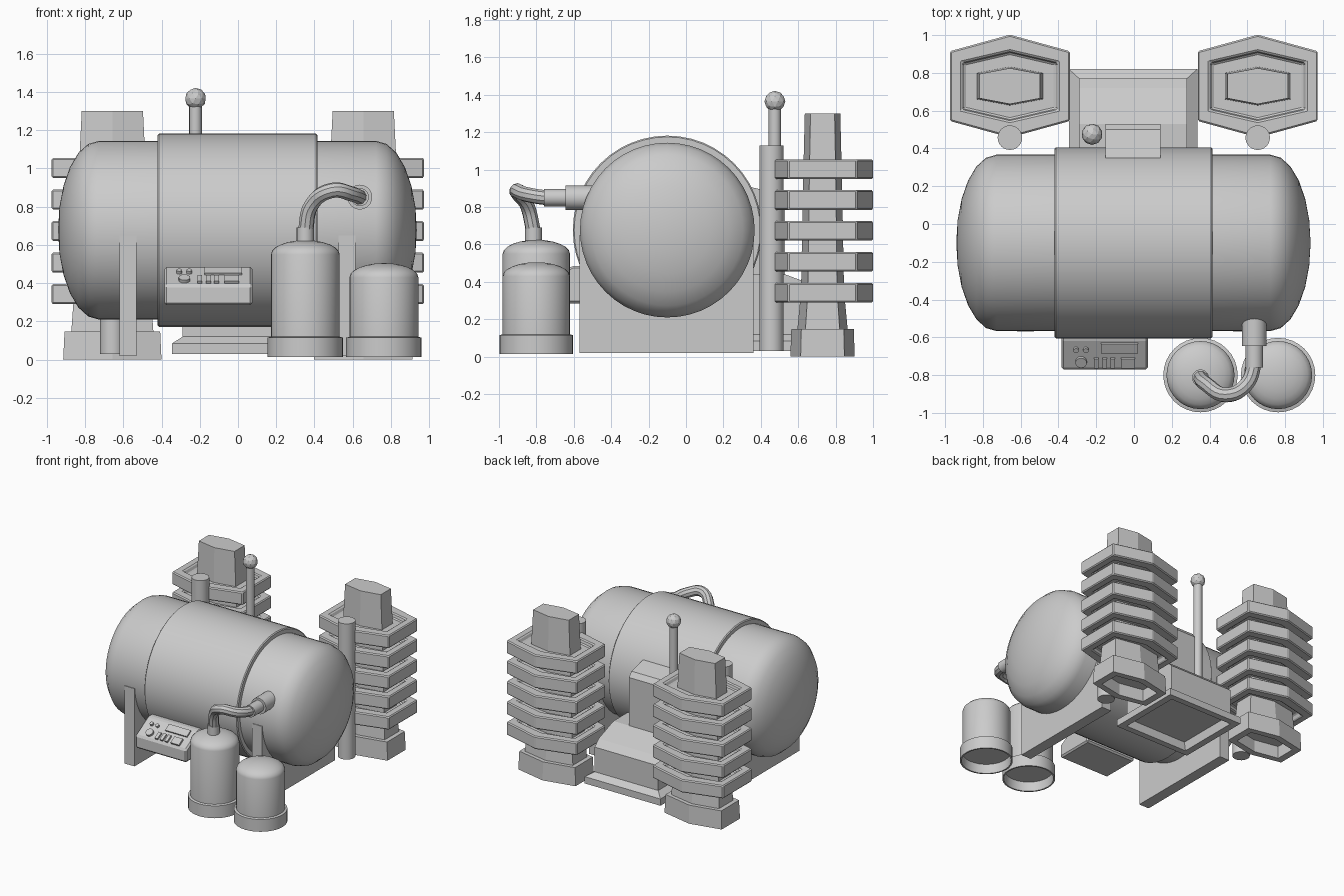
import bpy, bmesh, math
from mathutils import Vector, Matrix

if "Cube" in bpy.data.objects:
    bpy.data.objects.remove(bpy.data.objects["Cube"])

GREY = bpy.data.materials.new("light_grey")
GREY.diffuse_color = (0.6, 0.6, 0.6, 1)
GREY.use_nodes = True
GREY.node_tree.nodes["Principled BSDF"].inputs["Base Color"].default_value = GREY.diffuse_color


def finish(name, bm, smooth=False, bevel=0.0):
    bmesh.ops.recalc_face_normals(bm, faces=bm.faces)
    me = bpy.data.meshes.new(name)
    bm.to_mesh(me)
    bm.free()
    me.materials.append(GREY)
    ob = bpy.data.objects.new(name, me)
    bpy.context.collection.objects.link(ob)
    if bevel:
        m = ob.modifiers.new("bevel", 'BEVEL')
        m.width, m.segments, m.limit_method = bevel, 1, 'ANGLE'
    if smooth:
        bpy.ops.object.select_all(action='DESELECT')
        ob.select_set(True)
        bpy.context.view_layer.objects.active = ob
        bpy.ops.object.shade_smooth_by_angle(angle=math.radians(35))
    return ob


def lathe(name, profile, origin, axis='Z', n=32):
    """Revolve (radius, distance) points about an axis through origin."""
    bm = bmesh.new()
    rows = []
    for r, h in profile:
        ring = [0] if r == 0 else range(n)
        rows.append([bm.verts.new((r * math.cos(2 * math.pi * i / n),
                                   r * math.sin(2 * math.pi * i / n), h)) for i in ring])
    for a, b in zip(rows, rows[1:]):
        for i in range(n):
            j = (i + 1) % n
            quad = [a[i % len(a)], a[j % len(a)], b[j % len(b)], b[i % len(b)]]
            bm.faces.new(list(dict.fromkeys(quad)))
    turn = {'X': Matrix.Rotation(math.pi / 2, 4, 'Y'),
            'Y': Matrix.Rotation(-math.pi / 2, 4, 'X'), 'Z': Matrix()}[axis]
    bm.transform(Matrix.Translation(origin) @ turn)
    return finish(name, bm, smooth=True)


def extrude_x(name, profile, x0, x1, bevel=0.0):
    """Extrude a (y, z) outline from x0 to x1."""
    bm = bmesh.new()
    a, b = [[bm.verts.new((x, y, z)) for y, z in profile] for x in (x0, x1)]
    bm.faces.new(a)
    bm.faces.new(b)
    for i in range(len(a)):
        j = (i + 1) % len(a)
        bm.faces.new((a[i], a[j], b[j], b[i]))
    return finish(name, bm, bevel=bevel)


def stack(name, loops, bevel=0.0):
    """Bridge a list of equal length point loops and cap both ends."""
    bm = bmesh.new()
    rows = [[bm.verts.new(p) for p in loop] for loop in loops]
    for a, b in zip(rows, rows[1:]):
        for i in range(len(a)):
            j = (i + 1) % len(a)
            bm.faces.new((a[i], a[j], b[j], b[i]))
    bm.faces.new(rows[0])
    bm.faces.new(rows[-1])
    return finish(name, bm, bevel=bevel)


def hexagon(cx, w, h, z, cy=0.73):
    k = 0.68 * h
    return [(cx, cy + h, z), (cx - w, cy + k, z), (cx - w, cy - k, z),
            (cx, cy - h, z), (cx + w, cy - k, z), (cx + w, cy + k, z)]


def rect(x0, x1, y0, y1, z):
    return [(x0, y0, z), (x1, y0, z), (x1, y1, z), (x0, y1, z)]


# Main tank with domed ends, and the wider band round its middle
dome = [(0.467 * math.cos(t * math.pi / 12), 0.725 + 0.213 * math.sin(t * math.pi / 12))
        for t in range(6)] + [(0, 0.938)]
lathe("tank", [(r, -h) for r, h in reversed(dome)] + dome, (-0.003, -0.1, 0.677), 'X', 48)
lathe("tank_band", [(0.45, -0.42), (0.498, -0.42), (0.505, -0.413), (0.505, 0.408),
                    (0.498, 0.415), (0.45, 0.415)], (0, -0.1, 0.677), 'X', 48)

# Saddle legs
for x0, x1 in ((-0.62, -0.53), (0.525, 0.615)):
    stack("saddle_leg", [rect(x0, x1, -0.57, 0.362, z) for z in (0.02, 0.65)])

# Finned towers and the posts beside them
for cx in (-0.657, 0.655):
    stack("tower_core", [hexagon(cx, 0.215, 0.135, 0.14), hexagon(cx, 0.2, 0.115, 0.35),
                         hexagon(cx, 0.18, 0.105, 0.9), hexagon(cx, 0.16, 0.095, 1.3)])
    stack("tower_base", [hexagon(cx, 0.2, 0.12, 0.1), hexagon(cx, 0.2, 0.12, 0),
                         hexagon(cx, 0.257, 0.172, 0), hexagon(cx, 0.25, 0.167, 0.148)])
    for i in range(5):
        z = 0.29 + 0.165 * i
        stack("tower_fin", [hexagon(cx, 0.24, 0.175, z + 0.035), hexagon(cx, 0.255, 0.185, z),
                            hexagon(cx, 0.317, 0.272, z), hexagon(cx, 0.317, 0.272, z + 0.105),
                            hexagon(cx, 0.255, 0.185, z + 0.105),
                            hexagon(cx, 0.24, 0.175, z + 0.07)], bevel=0.008)
    lathe("post", [(0, 0.03), (0.065, 0.03), (0.065, 1.13), (0, 1.13)], (cx, 0.457, 0), n=24)

# Rear housing: plinth, sloped block and upper box
stack("rear_plinth", [rect(-0.28, 0.27, 0.25, 0.76, 0.1), rect(-0.29, 0.28, 0.25, 0.77, 0.03),
                      rect(-0.345, 0.335, 0.2, 0.82, 0.03), rect(-0.345, 0.335, 0.2, 0.82, 0.085),
                      rect(-0.29, 0.28, 0.25, 0.77, 0.12)])
extrude_x("rear_block", [(0.25, 0.1), (0.77, 0.1), (0.77, 0.32), (0.72, 0.37),
                         (0.53, 0.44), (0.25, 0.44)], -0.29, 0.28)
extrude_x("rear_box", [(0.3, 0.3), (0.53, 0.3), (0.53, 0.83), (0.5, 0.87),
                       (0.355, 0.905), (0.3, 0.905)], -0.15, 0.14)

# Antenna with a faceted ball
lathe("antenna_rod", [(0, 0.35), (0.033, 0.35), (0.033, 1.34), (0, 1.34)], (-0.222, 0.475, 0), n=16)
bm = bmesh.new()
bmesh.ops.create_icosphere(bm, subdivisions=2, radius=0.056,
                           matrix=Matrix.Translation((-0.222, 0.475, 1.365)))
finish("antenna_ball", bm)

# Gas bottles, hollow underneath
for cx, top in ((0.352, 0.55), (0.763, 0.43)):
    cap = [(0.18 * math.cos(t * math.pi / 12), top + 0.075 * math.sin(t * math.pi / 12))
           for t in range(6)] + [(0, top + 0.075)]
    lathe("gas_bottle", [(0, 0.09), (0.18, 0.09), (0.185, 0.015), (0.197, 0.015),
                         (0.197, 0.115), (0.18, 0.12)] + cap, (cx, -0.8, 0))
lathe("bottle_neck", [(0.045, 0.58), (0.045, 0.69), (0, 0.69)], (0.352, -0.815, 0), n=20)

# Pipe from the bottle to the tank
cu = bpy.data.curves.new("pipe_path", 'CURVE')
cu.dimensions = '3D'
cu.bevel_depth, cu.bevel_resolution, cu.resolution_u = 0.04, 3, 6
sp = cu.splines.new('BEZIER')
path = [(0.352, -0.815, 0.67), (0.385, -0.85, 0.81), (0.49, -0.905, 0.885),
        (0.59, -0.855, 0.868), (0.635, -0.74, 0.85), (0.637, -0.6, 0.85)]
sp.bezier_points.add(len(path) - 1)
for p, co in zip(sp.bezier_points, path):
    p.co = co
    p.handle_left_type = p.handle_right_type = 'AUTO'
tmp = bpy.data.objects.new("pipe_path", cu)
bpy.context.collection.objects.link(tmp)
bpy.context.view_layer.update()
bm = bmesh.new()
bm.from_mesh(tmp.to_mesh())
bpy.data.objects.remove(tmp)
finish("pipe", bm, smooth=True)
lathe("pipe_sleeve", [(0, -0.76), (0.047, -0.76), (0.047, -0.63), (0, -0.63)],
      (0.637, 0, 0.85), 'Y', 20)
lathe("tank_fitting", [(0, -0.645), (0.065, -0.645), (0.065, -0.46), (0, -0.46)],
      (0.637, 0, 0.85), 'Y', 24)

# Control console
extrude_x("console", [(-0.45, 0.285), (-0.77, 0.285), (-0.77, 0.39), (-0.61, 0.485),
                      (-0.45, 0.485)], -0.385, 0.075, bevel=0.012)

# Console controls, placed on the sloped face (x, distance up the slope)
slope = math.atan2(0.095, 0.16)
face = Matrix.Translation((0, -0.77, 0.39)) @ Matrix.Rotation(slope, 4, 'X')
for name, x0, x1, v0, v1, h in (("screen", -0.175, 0.02, 0.105, 0.165, 0.012),
                                ("key", -0.213, -0.187, 0.015, 0.075, 0.016),
                                ("key", -0.168, -0.142, 0.015, 0.075, 0.016),
                                ("key", -0.125, -0.1, 0.015, 0.075, 0.016),
                                ("key", -0.07, 0.005, 0.015, 0.075, 0.016)):
    bm = bmesh.new()
    bmesh.ops.create_cube(bm, size=1)
    bm.transform(face @ Matrix.Translation(((x0 + x1) / 2, (v0 + v1) / 2, h / 2))
                 @ Matrix.Diagonal((x1 - x0, v1 - v0, h, 1)))
    finish(name, bm)
for name, x, v, r in (("knob", -0.28, 0.05, 0.03), ("button", -0.307, 0.125, 0.014),
                      ("button", -0.255, 0.125, 0.014)):
    ob = lathe(name, [(0, -0.005), (r, -0.005), (r, 0.018), (0, 0.018)], (x, v, 0), n=16)
    ob.data.transform(face)
